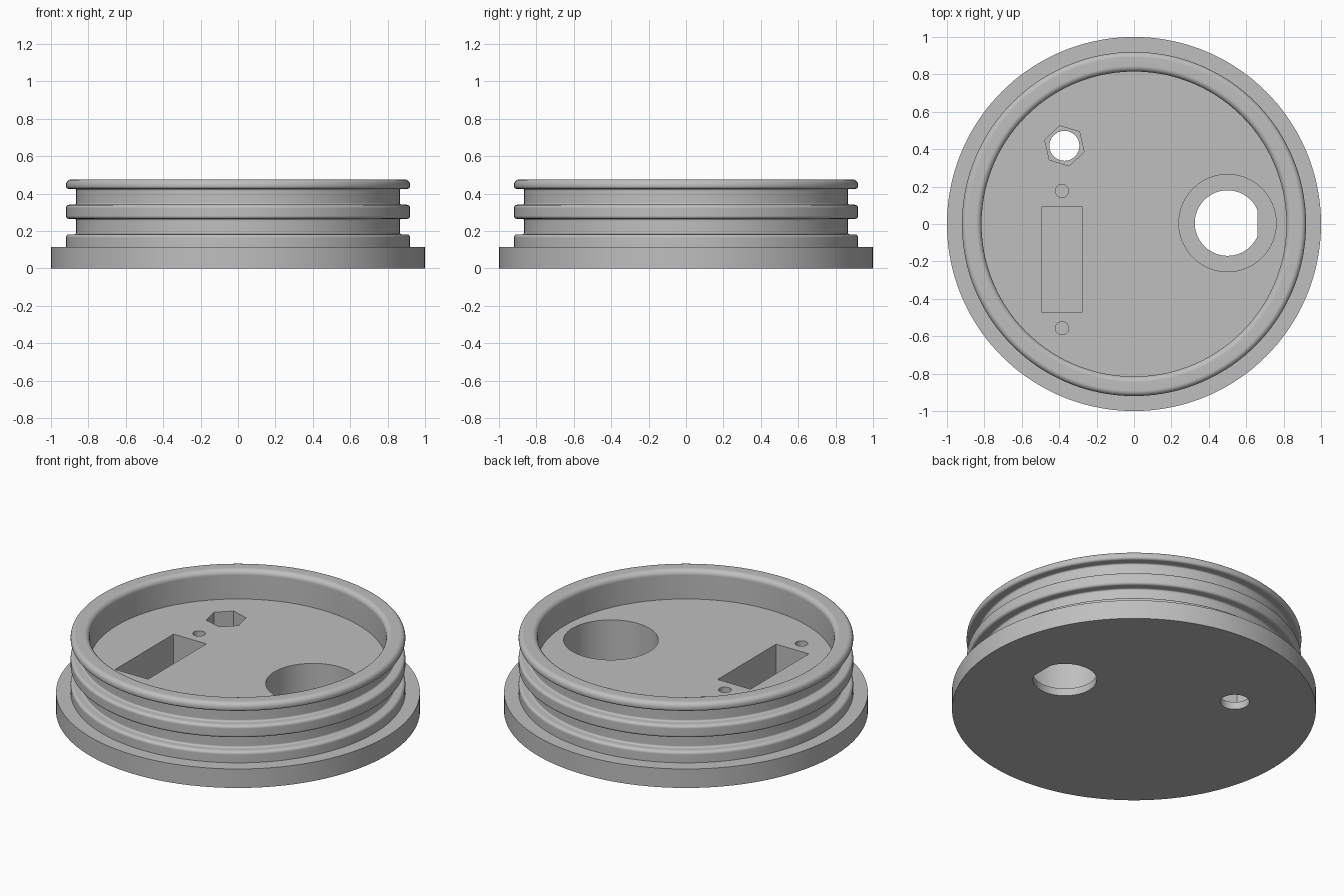
import bpy, bmesh, math
from mathutils import Vector, Matrix

if "Cube" in bpy.data.objects:
    bpy.data.objects.remove(bpy.data.objects["Cube"])

BASE_TOP, FLOOR, TOP, POCKET = 0.115, 0.30, 0.475, 0.045
LIP, GROOVE, INNER = 0.92, 0.865, 0.815

grey = bpy.data.materials.new("plain grey")
grey.use_nodes = True
grey.diffuse_color = (0.52, 0.52, 0.52, 1)
grey.node_tree.nodes["Principled BSDF"].inputs["Base Color"].default_value = (0.52, 0.52, 0.52, 1)


def new_object(name, bm):
    bmesh.ops.recalc_face_normals(bm, faces=bm.faces)
    mesh = bpy.data.meshes.new(name)
    bm.to_mesh(mesh)
    bm.free()
    mesh.materials.append(grey)
    obj = bpy.data.objects.new(name, mesh)
    bpy.context.collection.objects.link(obj)
    return obj


def rounded(corners, steps=6):
    """Profile points with each (radius, height, fillet) corner rounded off."""
    out = []
    for i, (r, z, f) in enumerate(corners):
        p = Vector((r, 0, z))
        if not f:
            out.append(p)
            continue
        a, b = (Vector((c[0], 0, c[1])) for c in (corners[i - 1], corners[i + 1]))
        u, v = (a - p).normalized() * f, (b - p).normalized() * f
        for k in range(steps + 1):
            t = k / steps * math.pi / 2
            out.append(p + u * (1 - math.sin(t)) + v * (1 - math.cos(t)))
    return out


def lathe(name, points, segments=144):
    bm = bmesh.new()
    verts = [bm.verts.new(p) for p in points]
    edges = [bm.edges.new(pair) for pair in zip(verts, verts[1:])]
    bmesh.ops.spin(bm, geom=verts + edges, axis=(0, 0, 1), cent=(0, 0, 0),
                   angle=math.tau, steps=segments, use_merge=False)
    bmesh.ops.remove_doubles(bm, verts=bm.verts, dist=0.0001)
    return new_object(name, bm)


def prism(name, outline, low, high):
    bm = bmesh.new()
    face = bm.faces.new([bm.verts.new((x, y, low)) for x, y in outline])
    grown = bmesh.ops.extrude_face_region(bm, geom=[face])["geom"]
    bmesh.ops.translate(bm, vec=(0, 0, high - low),
                        verts=[g for g in grown if isinstance(g, bmesh.types.BMVert)])
    return new_object(name, bm)


def circle(cx, cy, r, sides=64, turn=0.0, max_x=9.0):
    angles = [turn + math.tau * i / sides for i in range(sides)]
    return [(min(cx + r * math.cos(a), max_x), cy + r * math.sin(a)) for a in angles]


# Turned body: wide flange, ribbed neck, hollow top
profile = [(0, 0, 0), (1, 0, 0), (1, BASE_TOP, 0), (LIP, BASE_TOP, 0)]
for low, high in ((0.182, 0.265), (0.34, 0.425)):
    profile += [(LIP, low, 0.018), (GROOVE, low, 0.01), (GROOVE, high, 0.01), (LIP, high, 0.015)]
profile += [(LIP, TOP, 0.028), (INNER, TOP, 0.03), (INNER, FLOOR, 0), (0, FLOOR, 0)]
body = lathe("ribbed_cap", rounded(profile))

# Pockets and through holes in the floor
above = FLOOR + 0.05
slot_x, slot_y = -0.385, -0.19
cutters = [
    prism("slot_cutter", [(slot_x + sx * 0.11, slot_y + sy * 0.28)
                          for sx, sy in ((-1, -1), (1, -1), (1, 1), (-1, 1))], POCKET, above),
    prism("nut_pocket_cutter", circle(-0.372, 0.418, 0.11, 6, math.radians(43)), POCKET, above),
    prism("nut_hole_cutter", circle(-0.372, 0.418, 0.08), -0.05, 0.1),
    prism("round_pocket_cutter", circle(0.5, 0.005, 0.26, 96), POCKET, above),
]
# Round hole with one flat side
flat = circle(0.5, 0.005, 0.175, 96, max_x=0.66)
flat = [p for i, p in enumerate(flat)
        if not (p[0] == flat[i - 1][0] == flat[(i + 1) % len(flat)][0] == 0.66)]
cutters.append(prism("flat_sided_hole_cutter", flat, -0.05, 0.1))
for side in (-1, 1):
    cutters.append(prism("screw_hole_cutter", circle(slot_x, slot_y + side * 0.367, 0.035, 40),
                         POCKET, above))

for cutter in cutters:
    mod = body.modifiers.new(cutter.name, "BOOLEAN")
    mod.operation, mod.solver, mod.object = "DIFFERENCE", "EXACT", cutter

# Bake the cuts and drop the cutters
graph = bpy.context.evaluated_depsgraph_get()
cut_mesh = bpy.data.meshes.new_from_object(body.evaluated_get(graph))
body.modifiers.clear()
body.data = cut_mesh
for cutter in cutters:
    bpy.data.objects.remove(cutter)

# Smooth curves, crisp edges
cut_mesh.shade_smooth()
cut_mesh.set_sharp_from_angle(angle=math.radians(30))
weighted = body.modifiers.new("even_shading", "WEIGHTED_NORMAL")
weighted.keep_sharp = True
